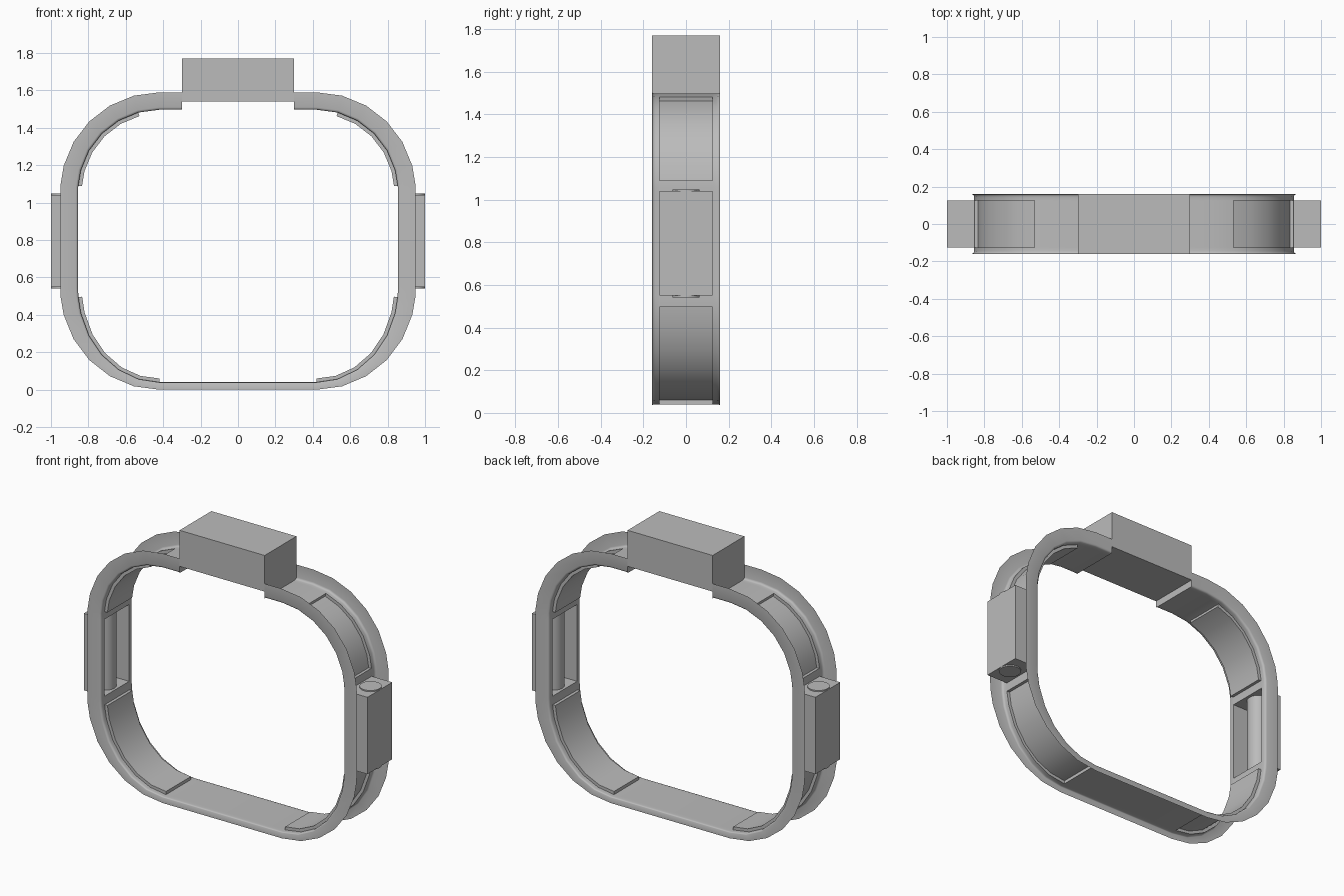
import bpy, bmesh, math
from mathutils import Vector

cube = bpy.data.objects.get("Cube")
if cube:
    bpy.data.objects.remove(cube)

grey = bpy.data.materials.new("plain_grey")
grey.use_nodes = True
grey.diffuse_color = (0.5, 0.5, 0.5, 1)
grey.node_tree.nodes["Principled BSDF"].inputs["Base Color"].default_value = (0.5, 0.5, 0.5, 1)


def finish(bm, name, mirror=True):
    """Turn a bmesh into a shaded object, mirrored across x if asked."""
    bmesh.ops.remove_doubles(bm, verts=bm.verts, dist=0.0005)
    bmesh.ops.recalc_face_normals(bm, faces=bm.faces)
    mesh = bpy.data.meshes.new(name)
    bm.to_mesh(mesh)
    bm.free()
    obj = bpy.data.objects.new(name, mesh)
    bpy.context.collection.objects.link(obj)
    mesh.materials.append(grey)
    bpy.ops.object.select_all(action='DESELECT')
    obj.select_set(True)
    bpy.context.view_layer.objects.active = obj
    bpy.ops.object.shade_smooth_by_angle(angle=math.radians(40))
    if mirror:
        mod = obj.modifiers.new("Mirror", 'MIRROR')
        mod.merge_threshold = 0.0005
    return obj


def box(bm, lo, hi):
    """Add a box between two corners and return its faces."""
    geo = bmesh.ops.create_cube(bm, size=1)
    for v in geo["verts"]:
        v.co = [(a + b) / 2 + (b - a) * c for a, b, c in zip(lo, hi, v.co)]
    return {f for v in geo["verts"] for f in v.link_faces}


# Half outline: inner point, outer point and kind of the stretch that follows
stations = []


def station(inner, outer, kind="plain"):
    stations.append((Vector((inner[0], 0, inner[1])), Vector((outer[0], 0, outer[1])), kind))


def corner(angles, pad_from, pad_to, cz, inner_rz, outer_rz):
    for a in angles:
        c, s = math.cos(math.radians(a)), math.sin(math.radians(a))
        station((0.42 + 0.435 * c, cz + inner_rz * s), (0.42 + 0.53 * c, cz + outer_rz * s),
                "pad" if pad_from >= a > pad_to else "plain")


station((0.3, 1.497), (0.3, 1.59))
corner((90, 75, 60, 45, 30, 15, 4, 0), 75, 4, 1.06, 0.437, 0.53)
station((0.855, 1.04), (0.95, 1.04), "opening")
station((0.855, 0.55), (0.95, 0.55))
corner((0, -5, -15, -30, -45, -60, -75, -90), -5, -90, 0.54, -0.5 * -1, 0.54)
station((0, 0.04), (0, 0))

# Cross-section: depth and how far it reaches from inner to outer outline
half = [(-0.16, 1), (-0.16, 0.14), (-0.1575, 0.06), (-0.153, 0.02), (-0.145, 0), (-0.125, 0)]
section = half + [(-y, t) for y, t in reversed(half)]
middle = len(half) - 1

# Channel band with raised pads and side openings
bm = bmesh.new()


def quad(*points):
    bm.faces.new([bm.verts.new(p) for p in points])


def place(st, y, t, lift=0.0):
    inward = (st[0] - st[1]).normalized()
    return st[0].lerp(st[1], t) + inward * lift + Vector((0, y, 0))


LIFT = 0.02
for i, (a, b) in enumerate(zip(stations, stations[1:])):
    kind = a[2]
    for k, ((y0, t0), (y1, t1)) in enumerate(zip(section, section[1:])):
        if k == middle and kind != "plain":
            continue
        quad(place(a, y0, t0), place(a, y1, t1), place(b, y1, t1), place(b, y0, t0))
    if kind == "pad":
        w = 0.125
        quad(place(a, -w, 0, LIFT), place(a, w, 0, LIFT), place(b, w, 0, LIFT), place(b, -w, 0, LIFT))
        for y in (-w, w):
            quad(place(a, y, 0), place(a, y, 0, LIFT), place(b, y, 0, LIFT), place(b, y, 0))
        for st, neighbour in ((a, stations[i - 1][2]), (b, b[2])):
            if neighbour != "pad":
                quad(place(st, -w, 0), place(st, w, 0), place(st, w, 0, LIFT), place(st, -w, 0, LIFT))

# Short step up to the top block
quad((0.3, -0.16, 1.497), (0.3, 0.16, 1.497), (0.3, 0.16, 1.54), (0.3, -0.16, 1.54))
finish(bm, "channel_band")

# Top block
bm = bmesh.new()
box(bm, (-0.3, -0.16, 1.54), (0.3, 0.16, 1.77))
finish(bm, "top_block", mirror=False)

# Side housings, open toward the inside
bm = bmesh.new()
faces = box(bm, (0.855, -0.125, 0.55), (1.0, 0.125, 1.04))
inner_face = min(faces, key=lambda f: f.calc_center_median().x)
bmesh.ops.delete(bm, geom=[inner_face], context='FACES_ONLY')
finish(bm, "side_housings")

# Upright rods whose ends show through the housings
bm = bmesh.new()
rod = bmesh.ops.create_cone(bm, cap_ends=True, segments=32, radius1=0.064, radius2=0.064, depth=0.506)
bmesh.ops.translate(bm, verts=rod["verts"], vec=(0.935, 0, 0.795))
finish(bm, "side_rods")
